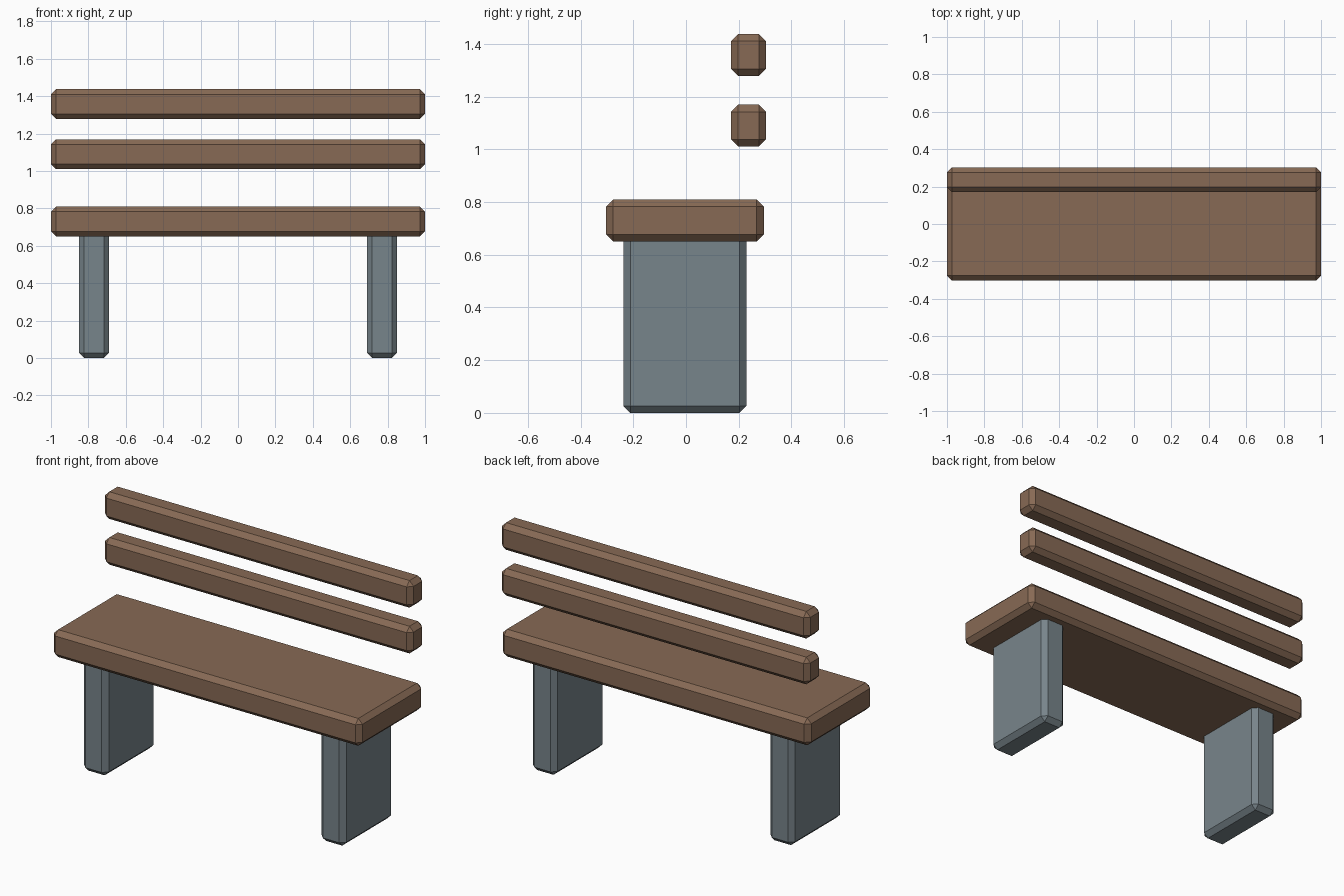
import bpy
import bmesh
from mathutils import Vector

cube = bpy.data.objects.get("Cube")
if cube:
    bpy.data.objects.remove(cube, do_unlink=True)


def make_material(name, rgb):
    mat = bpy.data.materials.new(name)
    mat.use_nodes = True
    colour = (*rgb, 1.0)
    mat.diffuse_color = colour
    mat.node_tree.nodes["Principled BSDF"].inputs["Base Color"].default_value = colour
    return mat


wood = make_material("brown wood", (0.245, 0.144, 0.09))
stone = make_material("blue grey stone", (0.187, 0.232, 0.257))

CHAMFER = 0.027


def chamfered_block(name, low, high, mat):
    """Box between two corners with flat chamfers on every edge."""
    low, high = Vector(low), Vector(high)
    centre, size = (low + high) / 2, high - low
    bm = bmesh.new()
    bmesh.ops.create_cube(bm, size=1)
    bmesh.ops.scale(bm, vec=size, verts=bm.verts)
    bmesh.ops.bevel(bm, geom=bm.edges[:], offset=CHAMFER, segments=1,
                    affect='EDGES', profile=0.5)
    mesh = bpy.data.meshes.new(name)
    bm.to_mesh(mesh)
    bm.free()
    mesh.materials.append(mat)
    obj = bpy.data.objects.new(name, mesh)
    obj.location = centre
    bpy.context.collection.objects.link(obj)
    return obj


# Seat plank
chamfered_block("seat", (-1, -0.303, 0.65), (1, 0.295, 0.81), wood)

# Two floating backrest slats
for name, z in (("lower_back_slat", 1.01), ("upper_back_slat", 1.278)):
    chamfered_block(name, (-1, 0.171, z), (1, 0.303, z + 0.159), wood)

# Slab legs, reaching up into the seat
for name, x in (("left_leg", 0.77), ("right_leg", -0.77)):
    chamfered_block(name, (x - 0.08, -0.238, 0), (x + 0.08, 0.23, 0.7), stone)
